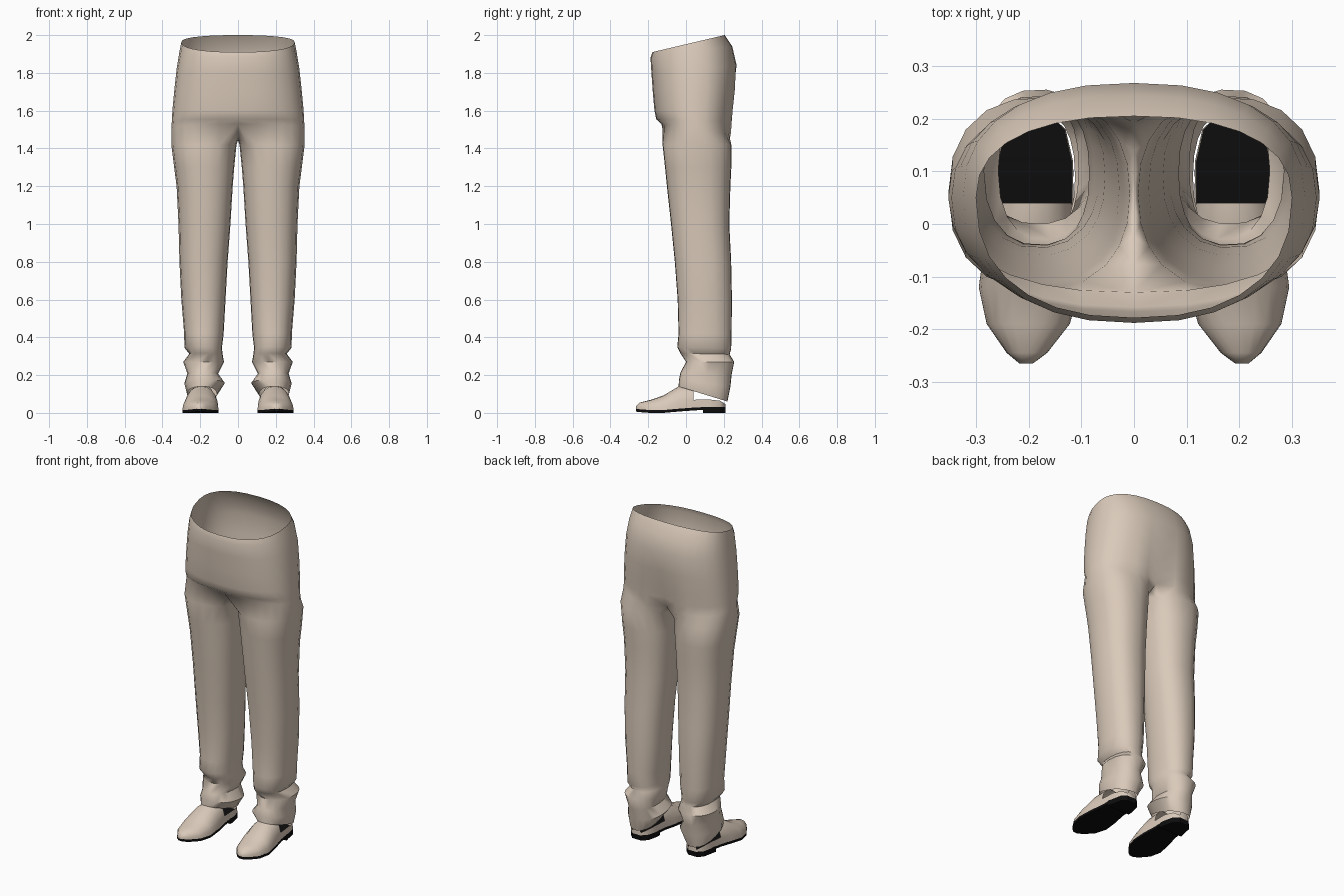
import bpy, bmesh
from math import sin, cos, radians, pi, copysign

cube = bpy.data.objects.get("Cube")
if cube:
    bpy.data.objects.remove(cube)


def material(name, rgb):
    m = bpy.data.materials.new(name)
    m.use_nodes = True
    m.diffuse_color = (*rgb, 1)
    bsdf = m.node_tree.nodes["Principled BSDF"]
    bsdf.inputs["Base Color"].default_value = (*rgb, 1)
    bsdf.inputs["Roughness"].default_value = 0.8
    return m


beige = material("beige cloth", (0.70, 0.59, 0.49))
black = material("black sole", (0.004, 0.004, 0.004))


def power(v, n):
    return copysign(abs(v) ** (2 / n), v)


def bridge(bm, a, b, closed=True, skip=()):
    """Quads between two rows of vertices."""
    for i in range(len(a) if closed else len(a) - 1):
        if i not in skip:
            j = (i + 1) % len(a)
            bm.faces.new((a[i], a[j], b[j], b[i]))


def finish(name, bm, mat, angle):
    """Mesh object mirrored onto the other side."""
    bmesh.ops.recalc_face_normals(bm, faces=bm.faces)
    mesh = bpy.data.meshes.new(name)
    bm.to_mesh(mesh)
    bm.free()
    mesh.materials.append(mat)
    ob = bpy.data.objects.new(name, mesh)
    bpy.context.collection.objects.link(ob)
    mod = ob.modifiers.new("mirror", "MIRROR")
    mod.merge_threshold = 0.001
    bpy.ops.object.select_all(action="DESELECT")
    bpy.context.view_layer.objects.active = ob
    ob.select_set(True)
    bpy.ops.object.shade_smooth_by_angle(angle=radians(angle))
    return ob


# Trousers: half rings for the hips, then closed rings for the leg
OUT, INN = 15, 5
# front z, back z, half width, front y, back y, seat crease
HIPS = [
    (1.91, 2.00, .300, -.178, .205, 0),
    (1.88, 1.94, .310, -.188, .245, 0),
    (1.80, 1.84, .325, -.183, .268, 0),
    (1.70, 1.72, .337, -.176, .264, .012),
    (1.60, 1.61, .347, -.167, .252, .025),
    (1.555, 1.54, .350, -.158, .246, .035),
    (1.53, 1.48, .353, -.130, .242, .05),
]
# front z, back z, inner x, outer x, front y, back y
LEG = [
    (1.42, 1.42, .008, .353, -.125, .241),
    (1.30, 1.30, .020, .338, -.112, .241),
    (1.20, 1.20, .028, .325, -.102, .236),
    (1.00, 1.00, .040, .315, -.080, .230),
    (.80, .80, .055, .310, -.060, .240),
    (.60, .60, .066, .300, -.045, .244),
    (.42, .42, .076, .285, -.040, .242),
    (.35, .34, .085, .284, -.047, .240),
    (.315, .31, .082, .258, -.030, .232),
    (.27, .27, .074, .290, .000, .256),
    (.215, .20, .105, .268, -.030, .242),
    (.175, .14, .070, .284, -.038, .236),
    (.14, .06, .112, .270, -.040, .220),
]


def ring_point(bm, a, n, cx, rx, cy, front, back, zf, zb):
    s = power(sin(a), n)
    y = cy + s * ((back - cy) if s > 0 else (cy - front))
    z = zf + (zb - zf) * (y - front) / (back - front)
    return bm.verts.new((cx + rx * power(cos(a), n), y, z))


bm = bmesh.new()
prev = None
for zf, zb, w, front, back, crease in HIPS:
    row = []
    for i in range(OUT):
        a = -pi / 2 + pi * i / (OUT - 1)
        row.append(ring_point(bm, a, 2.35, 0, w, .05, front, back, zf, zb))
    row[0].co.x = row[-1].co.x = 0
    row[-1].co.y -= crease
    if prev:
        bridge(bm, prev, row, closed=False)
    prev = row

# Crotch saddle on the centre line joins the hips to the leg
start, end = prev[-1].co.copy(), prev[0].co.copy()
for i in range(1, INN + 1):
    t = i / (INN + 1)
    p = start.lerp(end, t)
    prev.append(bm.verts.new((0, p.y, p.z - .06 * sin(pi * t))))

for zf, zb, xi, xo, front, back in LEG:
    row = []
    for i in range(OUT + INN):
        if i < OUT:
            a = radians(-135 + 270 * i / (OUT - 1))
        else:
            a = radians(135 + 90 * (i - OUT + 1) / (INN + 1))
        row.append(ring_point(bm, a, 2.3, (xi + xo) / 2, (xo - xi) / 2,
                              (front + back) / 2, front, back, zf, zb))
    bridge(bm, prev, row)
    prev = row
finish("trousers", bm, beige, 50)

# Shoe stations: y, inner x, outer x, welt z, top z
SHOE = [
    (-.265, .192, .218, .020, .036),
    (-.245, .165, .242, .017, .055),
    (-.190, .122, .280, .013, .068),
    (-.120, .102, .295, .013, .092),
    (-.040, .104, .284, .020, .140),
    (.040, .115, .267, .026, .152),
    (.120, .116, .260, .030, .150),
    (.180, .130, .248, .030, .130),
    (.208, .160, .220, .030, .080),
]

# Shoe uppers: arched sections, open where the foot goes in
bm = bmesh.new()
prev = None
ARC = 10
for y, xi, xo, zw, zt in SHOE:
    row = []
    for i in range(ARC + 1):
        a = pi * i / ARC
        row.append(bm.verts.new(((xi + xo) / 2 + (xo - xi) / 2 * power(cos(a), 2.2),
                                 y, zw + (zt - zw) * power(sin(a), 2.2))))
    if prev:
        bridge(bm, prev, row, closed=False, skip=range(1, ARC - 1) if y > .05 else ())
    else:
        bm.faces.new(row)
    prev = row
bm.faces.new(prev)
finish("shoe_uppers", bm, beige, 50)


def slab(name, stations):
    """Flat strip following the shoe outline: y, inner x, outer x, low z, high z."""
    bm = bmesh.new()
    prev = None
    for y, xi, xo, lo, hi in stations:
        row = [bm.verts.new(c) for c in
               ((xi, y, lo), (xo, y, lo), (xo, y, hi), (xi, y, hi))]
        if prev:
            bridge(bm, prev, row)
        else:
            bm.faces.new(row)
        prev = row
    bm.faces.new(prev)
    finish(name, bm, black, 30)


slab("shoe_soles", [(y, xi, xo, max(zw - .013, 0), zw + .002)
                    for y, xi, xo, zw, zt in SHOE])
slab("shoe_heels", [(max(y, .09), xi, xo, 0, .032)
                    for y, xi, xo, zw, zt in SHOE if y > .03])
